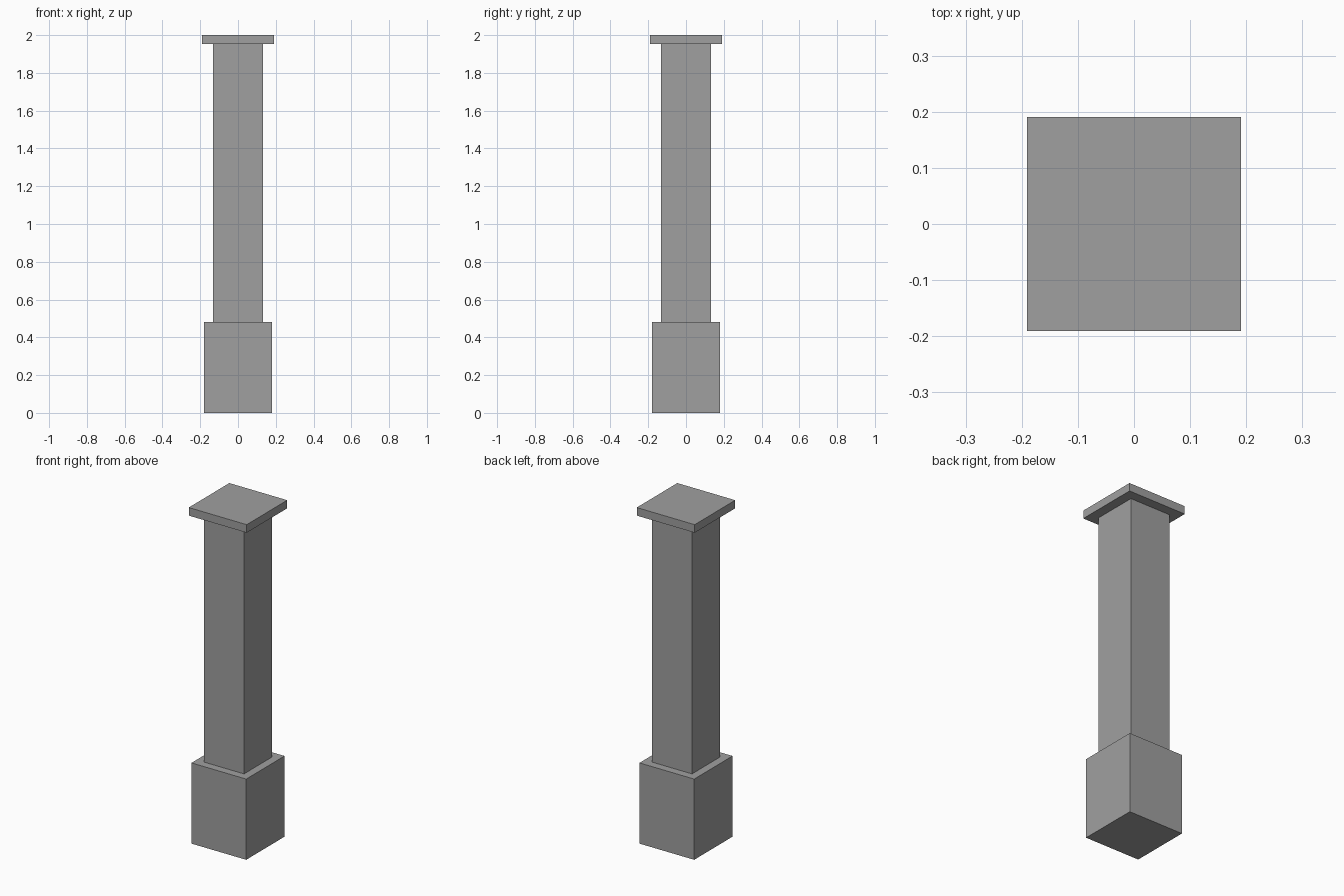
import bpy

# Remove the default cube
cube = bpy.data.objects.get("Cube")
if cube:
    bpy.data.objects.remove(cube, do_unlink=True)

# Stone material
stone = bpy.data.materials.new("grey_stone")
stone.use_nodes = True
GREY = (0.35, 0.35, 0.35, 1)
stone.diffuse_color = GREY
stone.node_tree.nodes["Principled BSDF"].inputs["Base Color"].default_value = GREY


def square_block(name, width, bottom, top):
    """Square block centred on the z axis between two heights."""
    bpy.ops.mesh.primitive_cube_add(size=1, location=(0, 0, (bottom + top) / 2))
    block = bpy.context.object
    block.name = name
    block.scale = (width, width, top - bottom)
    bpy.ops.object.transform_apply(location=False, rotation=False, scale=True)
    block.data.materials.append(stone)
    return block


# Pillar parts, stacked from the ground up
square_block("base", 0.36, 0, 0.48)
square_block("shaft", 0.265, 0.48, 1.952)
square_block("cap", 0.381, 1.952, 2)
